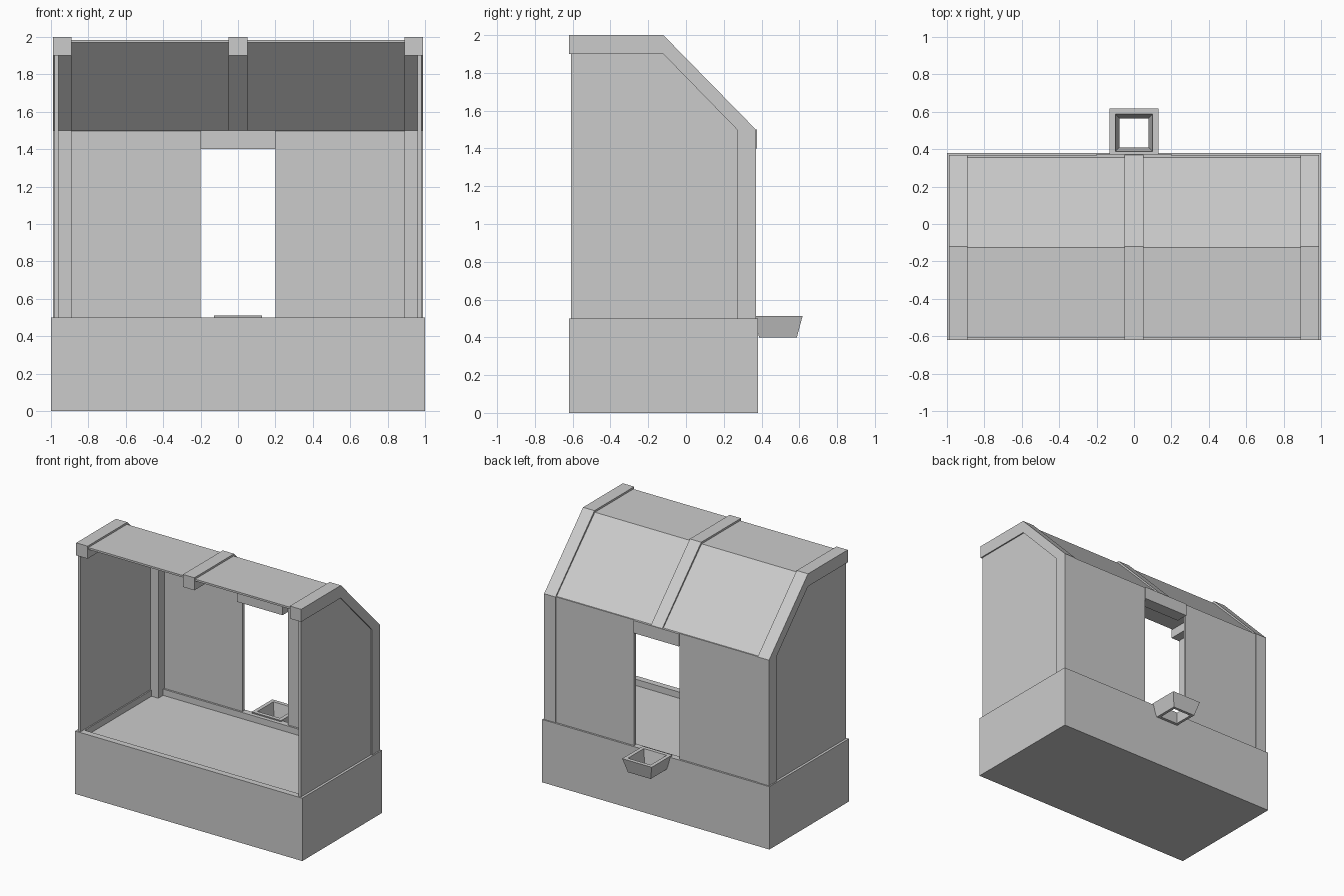
import bpy, bmesh

if "Cube" in bpy.data.objects:
    bpy.data.objects.remove(bpy.data.objects["Cube"])


def mesh_object(name, bm):
    bmesh.ops.recalc_face_normals(bm, faces=bm.faces)
    me = bpy.data.meshes.new(name)
    bm.to_mesh(me)
    bm.free()
    ob = bpy.data.objects.new(name, me)
    bpy.context.collection.objects.link(ob)
    return ob


def extrude_x(name, profile, x0, x1):
    """Extrude a closed (y, z) profile from x0 to x1."""
    bm = bmesh.new()
    face = bm.faces.new([bm.verts.new((x0, y, z)) for y, z in profile])
    ext = bmesh.ops.extrude_face_region(bm, geom=[face])
    verts = [v for v in ext['geom'] if isinstance(v, bmesh.types.BMVert)]
    bmesh.ops.translate(bm, verts=verts, vec=(x1 - x0, 0, 0))
    return mesh_object(name, bm)


def box(name, x0, x1, y0, y1, z0, z1):
    return extrude_x(name, [(y0, z0), (y1, z0), (y1, z1), (y0, z1)], x0, x1)


def ring_shell(name, rings, close_start=False, close_end=False, loop=False):
    """Bridge rectangular rings given as (x_half, y0, y1, z)."""
    bm = bmesh.new()
    loops = [[bm.verts.new(p) for p in ((-h, a, z), (h, a, z), (h, b, z), (-h, b, z))]
             for h, a, b, z in rings]
    pairs = list(zip(loops, loops[1:])) + ([(loops[-1], loops[0])] if loop else [])
    for p, q in pairs:
        for i in range(4):
            j = (i + 1) % 4
            bm.faces.new((p[i], p[j], q[j], q[i]))
    if close_start:
        bm.faces.new(loops[0])
    if close_end:
        bm.faces.new(loops[-1])
    return mesh_object(name, bm)


# base block with a shallow recessed floor
F, B = -0.62, 0.38
ring_shell("base", [(1, F, B, 0), (1, F, B, 0.5),
                    (0.95, F + 0.05, B - 0.05, 0.5), (0.95, F + 0.05, B - 0.05, 0.45)],
           close_start=True, close_end=True)

# bent frames at both ends and the short middle rafter
outer = [(F, 2.0), (-0.12, 2.0), (0.37, 1.5)]
inner = [(0.27, 1.5), (-0.12, 1.9), (F, 1.9)]
for side, s in (("left", -1), ("right", 1)):
    extrude_x(side + "_frame", outer + [(0.37, 0.45), (0.27, 0.45)] + inner, s * 0.89, s * 0.99)
    # thin side wall set into the frame
    extrude_x(side + "_wall", [(-0.61, 0.48), (0.36, 0.48), (0.36, 1.496),
                               (-0.124, 1.99), (-0.61, 1.99)], s * 0.96, s * 0.98)
    # back wall beside the opening
    box("back_wall_" + side, s * 0.2, s * 0.98, 0.345, 0.365, 0.48, 1.5)
extrude_x("middle_rafter", outer + inner, -0.05, 0.05)

# thin bent roof sheet
extrude_x("roof_sheet", [(-0.61, 1.985), (-0.126, 1.985), (0.359, 1.497),
                         (0.333, 1.497), (-0.132, 1.97), (-0.61, 1.97)], -0.98, 0.98)

# lintel over the opening
box("lintel", -0.2, 0.2, 0.275, 0.375, 1.4, 1.5)

# open tapered chute below the opening
C = 0.487
ring_shell("chute", [(h, C - h, C + h, z) for h, z in
                     ((0.1, 0.4), (0.13, 0.512), (0.1, 0.512), (0.078, 0.4))], loop=True)
